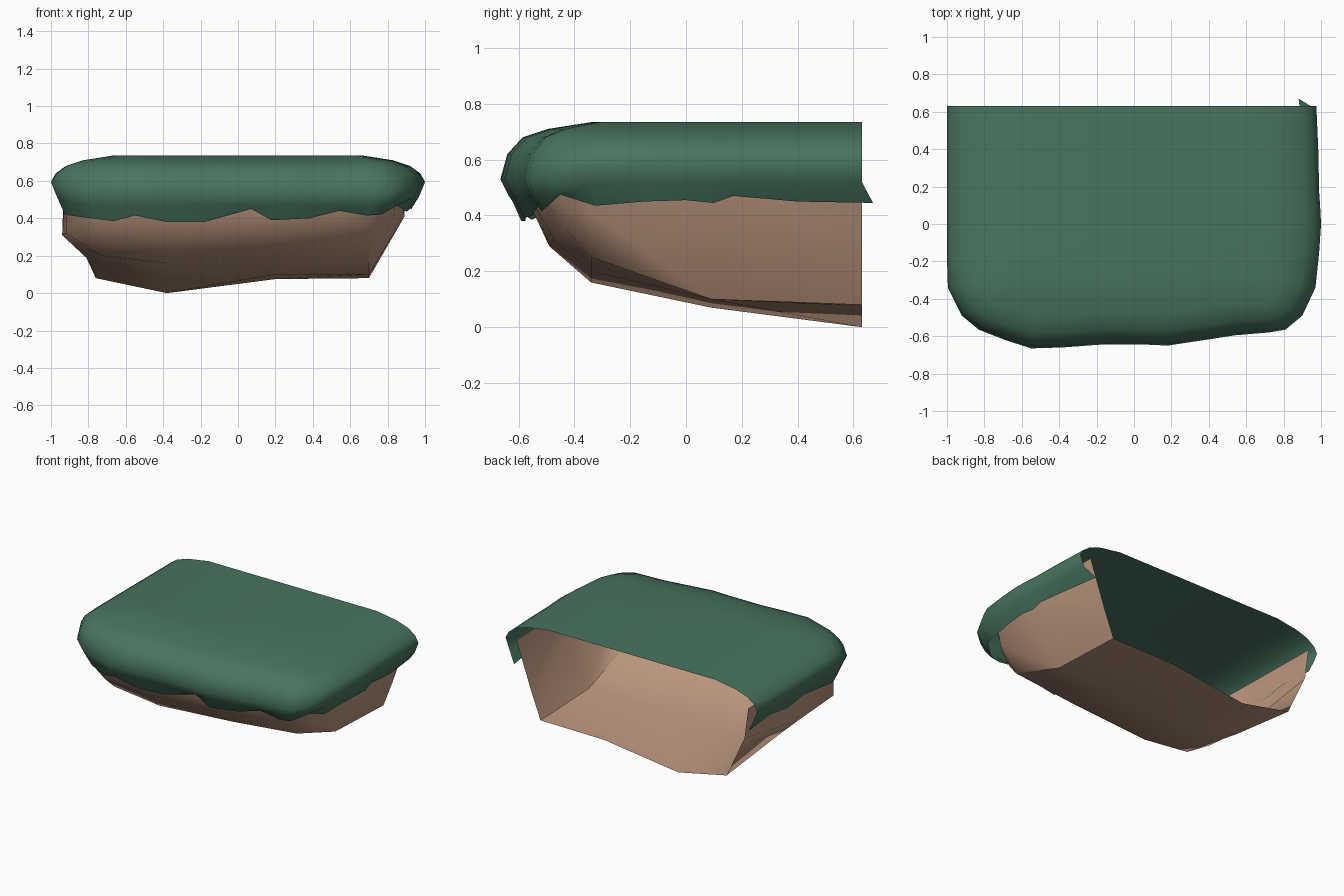
import bpy, bmesh
from mathutils import Vector

if "Cube" in bpy.data.objects:
    bpy.data.objects.remove(bpy.data.objects["Cube"])


def material(name, rgb):
    m = bpy.data.materials.new(name)
    m.diffuse_color = (*rgb, 1)
    m.use_nodes = True
    m.node_tree.nodes["Principled BSDF"].inputs["Base Color"].default_value = m.diffuse_color
    return m


def loft(name, rows, mat, angle, cap=False):
    """Skin consecutive rows of points; optionally fill the last row."""
    bm = bmesh.new()
    vs = [[bm.verts.new(p) for p in row] for row in rows]
    for a, b in zip(vs, vs[1:]):
        for i in range(len(a) - 1):
            bm.faces.new((a[i], a[i + 1], b[i + 1], b[i]))
    if cap:
        bm.faces.new(vs[-1])
    bmesh.ops.recalc_face_normals(bm, faces=bm.faces)
    # make the open shell face outwards
    centre = Vector((0, 0, 0.42))
    if sum((f.calc_center_median() - centre).dot(f.normal) * f.calc_area() for f in bm.faces) < 0:
        bmesh.ops.reverse_faces(bm, faces=bm.faces)
    me = bpy.data.meshes.new(name)
    bm.to_mesh(me)
    bm.free()
    ob = bpy.data.objects.new(name, me)
    bpy.context.collection.objects.link(ob)
    me.materials.append(mat)
    bpy.ops.object.select_all(action='DESELECT')
    bpy.context.view_layer.objects.active = ob
    ob.select_set(True)
    bpy.ops.object.shade_smooth_by_angle(angle=angle)
    return ob


grass = material("grass green", (0.066, 0.176, 0.116))
earth = material("earth brown", (0.50, 0.305, 0.21))

# Grass cap: U-shaped plan outline with the height of the ragged hem (x, y, hem z)
outline = [
    (-1.0, 0.63, 0.44), (-1.0, 0.42, 0.46), (-1.0, 0.2, 0.43), (-1.0, 0.0, 0.46),
    (-1.0, -0.18, 0.44), (-0.995, -0.34, 0.42), (-0.92, -0.49, 0.41), (-0.83, -0.565, 0.40),
    (-0.69, -0.62, 0.385), (-0.55, -0.665, 0.415), (-0.38, -0.66, 0.38), (-0.18, -0.645, 0.38),
    (0.07, -0.645, 0.45), (0.18, -0.65, 0.39), (0.38, -0.62, 0.40), (0.54, -0.595, 0.44),
    (0.72, -0.58, 0.415), (0.81, -0.565, 0.42), (0.90, -0.49, 0.475), (0.97, -0.34, 0.435),
    (0.99, -0.15, 0.45), (1.0, 0.0, 0.455), (0.995, 0.1, 0.445), (0.99, 0.17, 0.47),
    (0.985, 0.4, 0.45), (0.975, 0.63, 0.445)]


def ring(inset, z=None, sag=0.0):
    """Outline moved inwards; sag lowers it along the front."""
    pts = []
    for x, y, hem in outline:
        d = Vector((max(-0.55, min(0.55, x)) - x, max(y, -0.25) - y))
        d = d.normalized() * inset
        drop = sag * max(0, min(1, (-y - 0.3) / 0.25))
        pts.append((x + d.x, y + d.y, hem if z is None else z - drop))
    return pts


hem = ring(0.07)
hem[-1] = (0.88, 0.67, 0.445)  # loose flap at the back right corner
rings = [hem, ring(0.03, 0.52, 0.05), ring(0.0, 0.595, 0.065), ring(0.025, 0.64, 0.02),
         ring(0.08, 0.68), ring(0.17, 0.71), ring(0.33, 0.735)]
loft("grass_cap", rings, grass, 1.2, cap=True)

# Earth shell: cross-sections from the open back to the front (y, [(x, z)...])
sections = [
    (0.63, [(-0.93, .6), (-0.90, .38), (-0.76, .08), (-0.38, 0), (0.2, .075), (0.70, .08), (0.77, .26), (0.89, .6)]),
    (0.09, [(-0.92, .6), (-0.94, .31), (-0.78, .16), (-0.38, .07), (0.2, .10), (0.70, .10), (0.89, .41), (0.90, .6)]),
    (-0.34, [(-0.91, .6), (-0.92, .32), (-0.73, .20), (-0.38, .16), (0.2, .20), (0.70, .25), (0.83, .41), (0.87, .6)]),
    (-0.49, [(-0.84, .6), (-0.81, .42), (-0.70, .32), (-0.38, .29), (0.2, .31), (0.68, .35), (0.75, .43), (0.79, .6)]),
    (-0.555, [(-0.75, .6), (-0.73, .5), (-0.64, .44), (-0.38, .43), (0.2, .43), (0.58, .45), (0.68, .48), (0.71, .6)])]
rows = []
for y, pts in sections:
    # the right half of the front sits slightly further back
    rows.append([(x, y + (0.09 * max(0, x) if y < -0.4 else 0), z) for x, z in pts])
rows.append([(x, y - 0.015, 0.58) for x, y, z in rows[-1]])
loft("earth_shell", rows, earth, 0.9)
